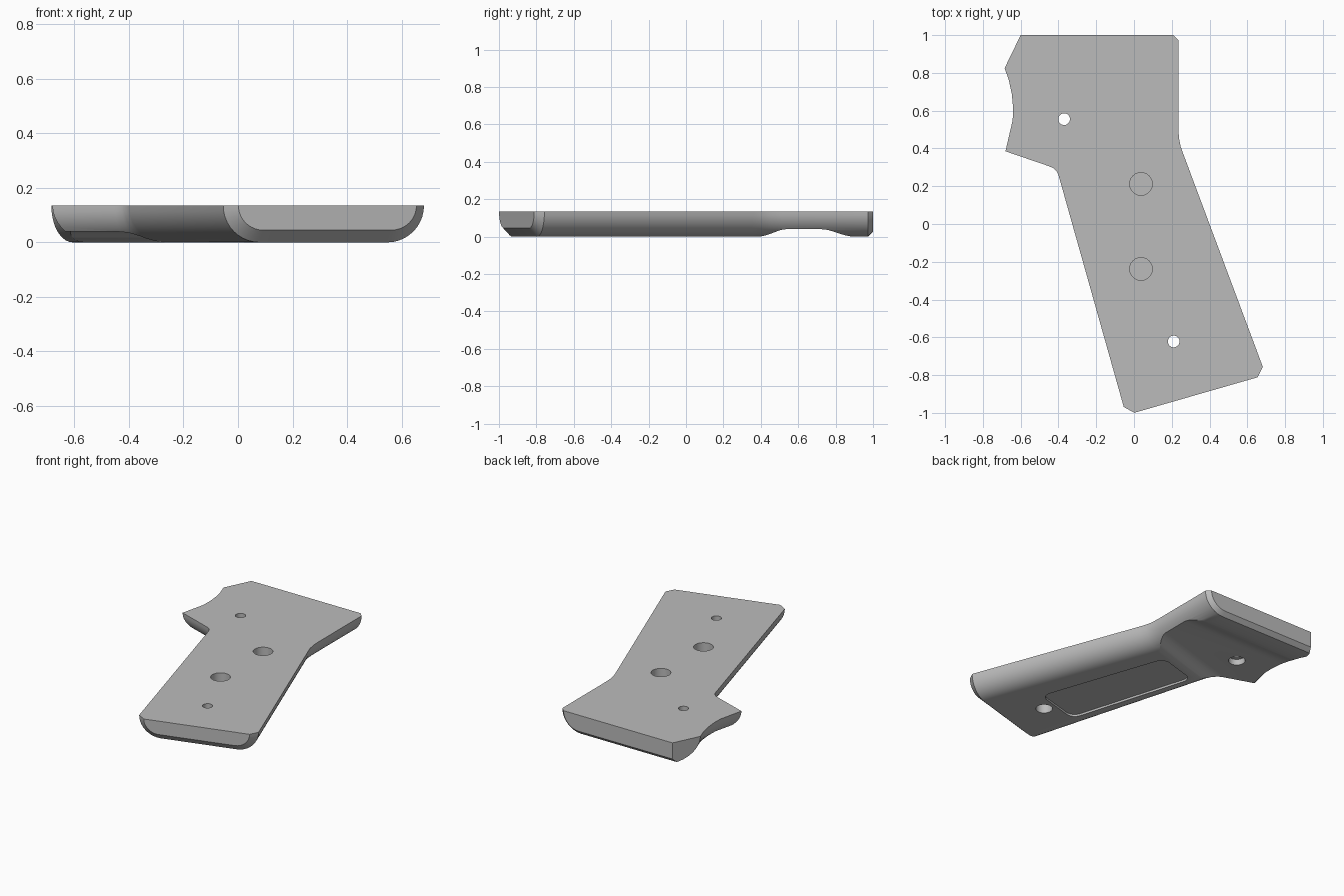
import bpy, bmesh, math
from mathutils import Vector

cube = bpy.data.objects.get("Cube")
if cube:
    bpy.data.objects.remove(cube, do_unlink=True)

THICK, ROUND, STEPS = 0.135, 0.14, 10

grey = bpy.data.materials.new("plain grey")
grey.use_nodes = True
colour = (0.5, 0.5, 0.5, 1)
grey.diffuse_color = colour
grey.node_tree.nodes["Principled BSDF"].inputs["Base Color"].default_value = colour


def loft(rings):
    """Closed solid through rings of equal length."""
    bm = bmesh.new()
    loops = [[bm.verts.new(p) for p in ring] for ring in rings]
    n = len(loops[0])
    for a, b in zip(loops, loops[1:]):
        for i in range(n):
            j = (i + 1) % n
            bm.faces.new((a[i], a[j], b[j], b[i]))
    bm.faces.new(loops[0][::-1])
    bm.faces.new(loops[-1])
    bm.normal_update()
    bmesh.ops.recalc_face_normals(bm, faces=bm.faces[:])
    bm.normal_update()
    return bm


def make_object(name, bm):
    bm.normal_update()
    bmesh.ops.recalc_face_normals(bm, faces=bm.faces[:])
    mesh = bpy.data.meshes.new(name)
    bm.to_mesh(mesh)
    bm.free()
    mesh.materials.append(grey)
    obj = bpy.data.objects.new(name, mesh)
    bpy.context.collection.objects.link(obj)
    return obj


def inset(points, amounts):
    """Move each edge of a counter-clockwise outline inward by its own amount."""
    n = len(points)
    normals = []
    for i in range(n):
        d = (points[(i + 1) % n] - points[i]).normalized()
        normals.append(Vector((-d.y, d.x)))
    out = []
    for i, p in enumerate(points):
        a, b, da, db = normals[i - 1], normals[i], amounts[i - 1], amounts[i]
        det = a.x * b.y - a.y * b.x
        if abs(det) < 1e-4:
            out.append(p + a * da)
        else:
            out.append(p + Vector((da * b.y - db * a.y, a.x * db - b.x * da)) / det)
    return out


# Outline of the panel, counter-clockwise from the butt corner
outline = [(-0.042, -1.012), (0.698, -0.799),
           (0.265, 0.36), (0.247, 0.41), (0.238, 0.455), (0.235, 0.51), (0.235, 1.0)]
outline += [(-0.64 - 0.88 * (y - 0.6) ** 2, y)
            for y in (1.0, 0.9, 0.825, 0.76, 0.69, 0.62, 0.55, 0.385)]
outline += [(-0.45, 0.306), (-0.425, 0.295), (-0.41, 0.28), (-0.40, 0.26)]
outline = [Vector(p) for p in outline]
BUTT, TOP_END = 0, 6

# Body: rounded along the sides, square at both ends
rings = []
for k in range(STEPS + 1):
    a = math.pi / 2 * k / STEPS
    amounts = [ROUND * (1 - math.cos(a))] * len(outline)
    amounts[BUTT] = amounts[TOP_END] = 0
    z = THICK * (1 - math.sin(a))
    rings.append([(p.x, p.y, z) for p in inset(outline, amounts)])
body = loft(rings)


def faces_in_plane(bm, point, normal):
    return [f for f in bm.faces
            if all(abs((v.co - point).dot(normal)) < 1e-4 for v in f.verts)]


# Chamfer round each end
for index, width in ((BUTT, 0.045), (TOP_END, 0.027)):
    p, q = outline[index], outline[index + 1]
    d = (q - p).normalized()
    out, at = Vector((d.y, -d.x, 0)), Vector((p.x, p.y, 0))
    bmesh.ops.dissolve_faces(body, faces=faces_in_plane(body, at, out))
    edges = {e for f in faces_in_plane(body, at, out) for e in f.edges
             if min(v.co.z for v in e.verts) < THICK - 1e-4}
    bmesh.ops.bevel(body, geom=list(edges), offset=width, offset_type='OFFSET',
                    segments=1, profile=0.5, affect='EDGES', clamp_overlap=False)
    body.normal_update()

# Slanted flat at the rear corner
cut = bmesh.ops.bisect_plane(
    body, geom=body.verts[:] + body.edges[:] + body.faces[:], dist=1e-5,
    plane_co=(-0.6, 1, 0), plane_no=Vector((-0.175, 0.085, 0)).normalized(),
    clear_outer=True)
rim = [e for e in cut["geom_cut"] if isinstance(e, bmesh.types.BMEdge)]
bmesh.ops.edgeloop_fill(body, edges=rim)
panel = make_object("grip_panel", body)

cutters = []

# Thumb hollow across the underside, slanted at its lower edge
lower, upper = [], []
for k in range(1, 9):
    t = k / 8
    rise = 0.04 * t * t * (3 - 2 * t)
    lower.append((0.35 + 0.13 * t, rise, 0.29))
    upper.insert(0, (0.9 - 0.18 * t, rise, 0))
profile = ([(0.34, -0.1, 0.29), (0.35, -0.003, 0.29)] + lower
           + upper + [(0.9, -0.003, 0), (0.91, -0.1, 0)])
hollow = loft([[(x, s + slant * x, z) for s, z, slant in profile] for x in (-0.9, 0.5)])
cutters.append(make_object("thumb_hollow_cutter", hollow))

# Shallow inlay recess with rounded corners
corners = [(0.0, -0.60), (0.325, -0.51), (0.035, 0.335), (-0.255, 0.25)]
recess = loft([[(x, y, z) for x, y in corners] for z in (-0.1, 0.014)])
upright = [e for e in recess.edges if abs(e.verts[0].co.z - e.verts[1].co.z) > 0.01]
bmesh.ops.bevel(recess, geom=upright, offset=0.06, offset_type='OFFSET',
                segments=6, profile=0.5, affect='EDGES')
cutters.append(make_object("inlay_recess_cutter", recess))


# Screw holes with counterbores, and blind sockets on the flat side
def drill(name, x, y, radius, z0, z1):
    angles = [math.tau * i / 40 for i in range(40)]
    tube = loft([[(x + radius * math.cos(a), y + radius * math.sin(a), z) for a in angles]
                 for z in (z0, z1)])
    cutters.append(make_object(name, tube))


for x, y in ((-0.37, 0.555), (0.21, -0.622)):
    drill("screw_hole_cutter", x, y, 0.031, -0.1, 0.3)
    drill("counterbore_cutter", x, y, 0.052, -0.1, 0.08)
for y in (0.212, -0.238):
    drill("socket_cutter", 0.037, y, 0.06, 0.07, 0.3)

# Apply the cuts and finish
bpy.ops.object.select_all(action='DESELECT')
panel.select_set(True)
bpy.context.view_layer.objects.active = panel
for c in cutters:
    c.hide_render = True
    mod = panel.modifiers.new(c.name, 'BOOLEAN')
    mod.object, mod.operation, mod.solver = c, 'DIFFERENCE', 'EXACT'
    bpy.ops.object.modifier_apply(modifier=mod.name)
for c in cutters:
    bpy.data.objects.remove(c, do_unlink=True)
bpy.ops.object.shade_smooth_by_angle(angle=math.radians(25))
